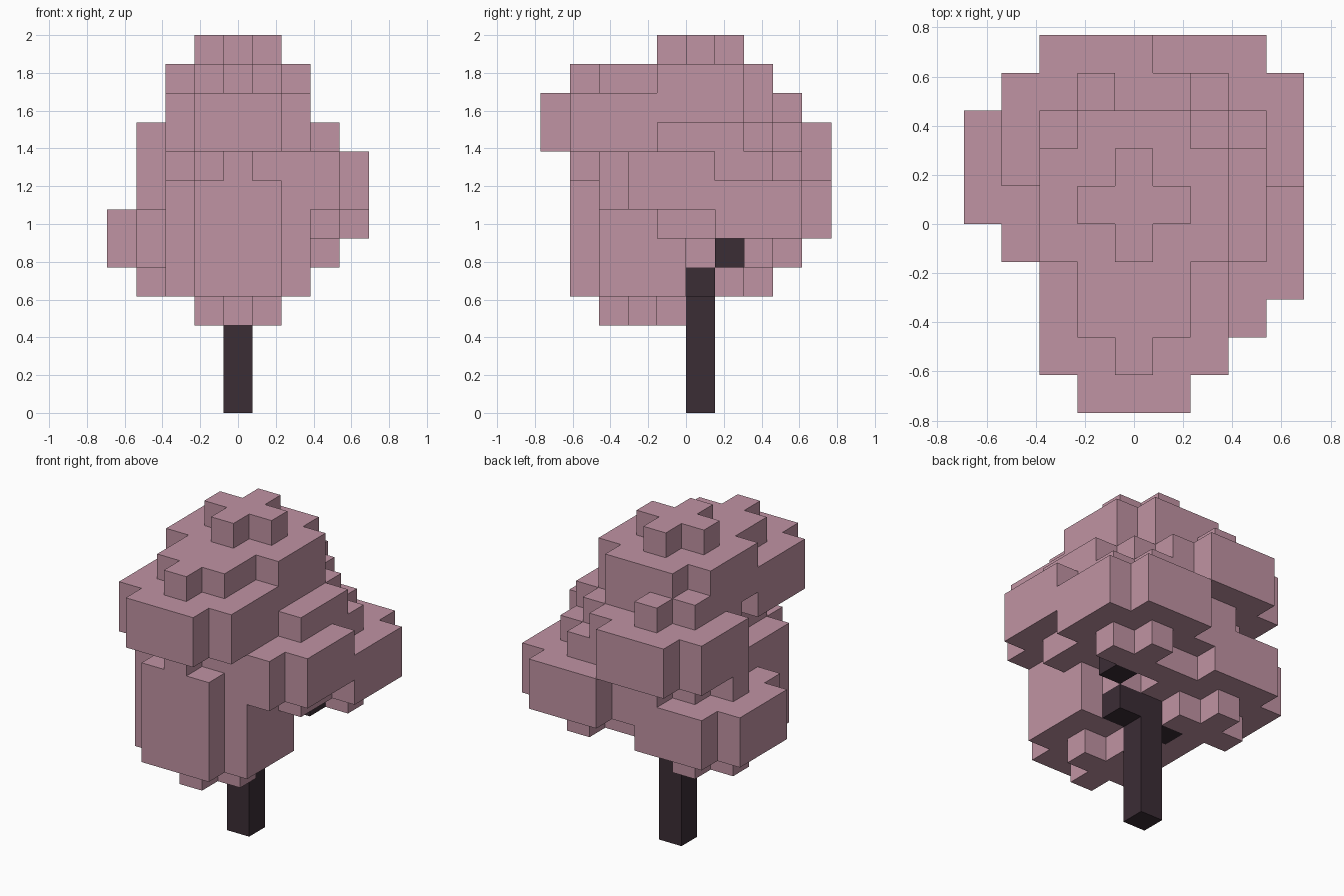
import bpy, bmesh
from mathutils import Vector

if "Cube" in bpy.data.objects:
    bpy.data.objects.remove(bpy.data.objects["Cube"], do_unlink=True)

U = 2 / 13                       # edge of one block
ORIGIN = Vector((-4.5, -5, 0))   # grid corner, in blocks


def material(name, colour):
    m = bpy.data.materials.new(name)
    m.use_nodes = True
    m.diffuse_color = (*colour, 1)
    m.node_tree.nodes["Principled BSDF"].inputs["Base Color"].default_value = (*colour, 1)
    return m


def clump(cx, cy, bottom, tall=2):
    """Leaf clump: wide layers with clipped corners, capped by a plus above and below."""
    cells = set()
    for dx in range(-2, 3):
        for dy in range(-2, 3):
            if abs(dx) + abs(dy) < 4:
                cells |= {(cx + dx, cy + dy, bottom + k) for k in range(tall)}
            if abs(dx) + abs(dy) < 2:
                cells |= {(cx + dx, cy + dy, bottom - 1), (cx + dx, cy + dy, bottom + tall)}
    return cells


def block_mesh(name, cells, solid, mat):
    """Skin the blocks, leaving out faces that touch any other block."""
    bm = bmesh.new()
    for cell in cells:
        centre = Vector(cell) + Vector((.5, .5, .5))
        for axis in range(3):
            for sign in (-1, 1):
                n = Vector((0, 0, 0))
                n[axis] = sign
                if tuple(int(a + b) for a, b in zip(cell, n)) in solid:
                    continue
                a = Vector((0, 0, 0))
                a[(axis + 1) % 3] = .5
                b = n.cross(a)
                corners = (a + b, b - a, -a - b, a - b)
                bm.faces.new([bm.verts.new((centre + n / 2 + c + ORIGIN) * U) for c in corners])
    bmesh.ops.remove_doubles(bm, verts=bm.verts, dist=U / 100)
    bmesh.ops.recalc_face_normals(bm, faces=bm.faces)
    bmesh.ops.dissolve_limit(bm, angle_limit=.01, verts=bm.verts, edges=bm.edges)
    mesh = bpy.data.meshes.new(name)
    bm.to_mesh(mesh)
    bm.free()
    mesh.materials.append(mat)
    obj = bpy.data.objects.new(name, mesh)
    bpy.context.collection.objects.link(obj)


# Trunk with two stepped branches
trunk = {(4, 5, k) for k in range(5)}
trunk |= {(5, 5, 4), (6, 6, 5), (3, 5, 4), (2, 6, 5)}

# Leaf clumps
leaves = set()
for spec in (
    (4, 5, 10),      # crown
    (4, 2, 9),       # upper front
    (4, 3, 4, 4),    # lower front
    (6, 4, 7),       # left side
    (6, 7, 6),       # back left
    (5, 5, 8),       # core
    (3, 7, 8),       # back right
    (2, 6, 5),       # right side
):
    leaves |= clump(*spec)
leaves -= trunk

solid = trunk | leaves
block_mesh("trunk", trunk, solid, material("dark bark", (.044, .026, .036)))
block_mesh("foliage", leaves, solid, material("dusty pink leaves", (.527, .292, .366)))
